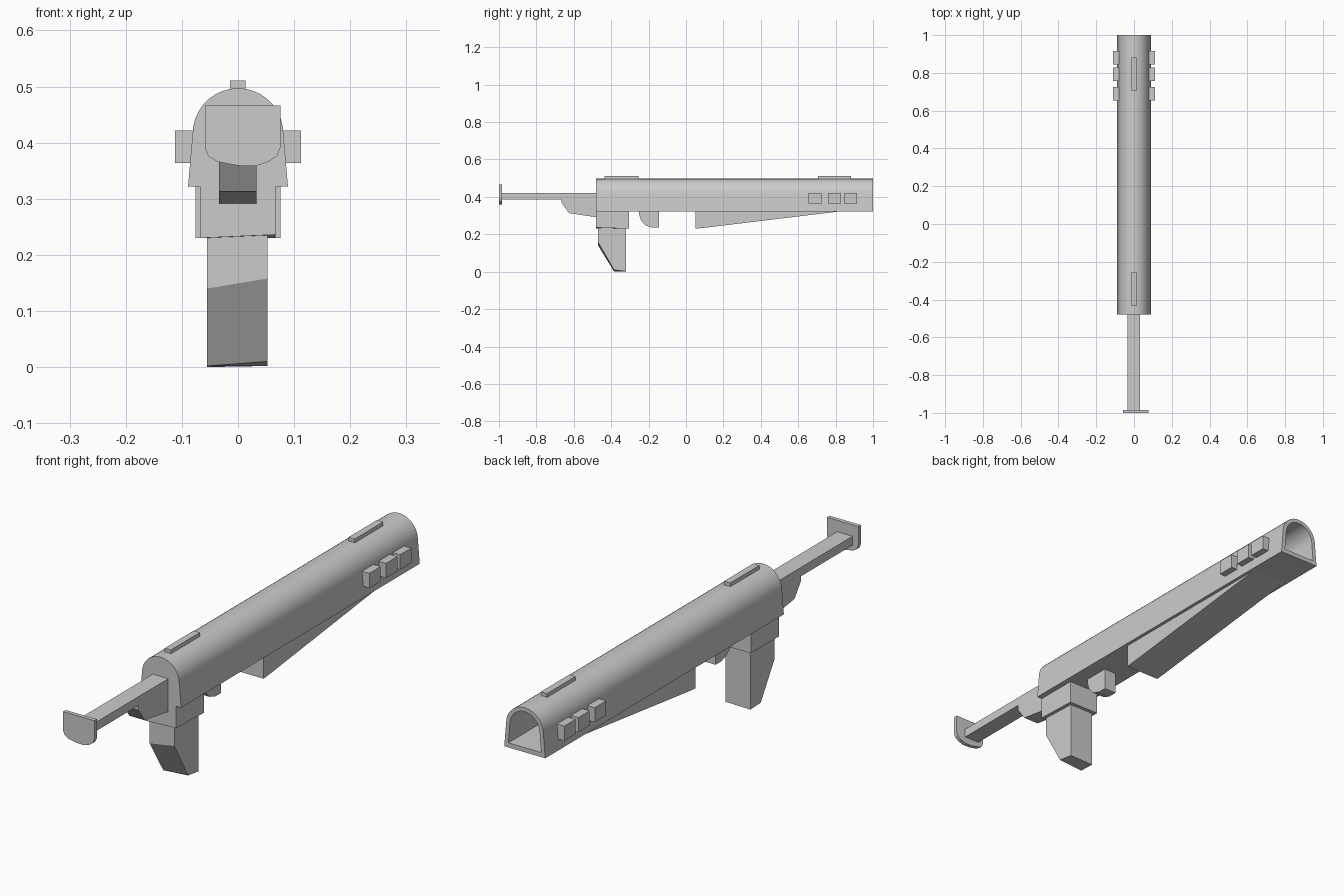
import bpy, bmesh, math

if "Cube" in bpy.data.objects:
    bpy.data.objects.remove(bpy.data.objects["Cube"])


def make(name, rings, smooth=False):
    """Bridge consecutive rings of points and cap both ends."""
    bm = bmesh.new()
    loops = [[bm.verts.new(p) for p in r] for r in rings]
    for a, b in zip(loops, loops[1:]):
        n = len(a)
        for i in range(n):
            j = (i + 1) % n
            bm.faces.new((a[i], a[j], b[j], b[i]))
    bm.faces.new(loops[0][::-1])
    bm.faces.new(loops[-1])
    bmesh.ops.recalc_face_normals(bm, faces=bm.faces)
    me = bpy.data.meshes.new(name)
    bm.to_mesh(me)
    bm.free()
    ob = bpy.data.objects.new(name, me)
    bpy.context.collection.objects.link(ob)
    if smooth:
        bpy.ops.object.select_all(action='DESELECT')
        ob.select_set(True)
        bpy.context.view_layer.objects.active = ob
        bpy.ops.object.shade_smooth_by_angle(angle=math.radians(30))
    return ob


def side(name, x0, x1, prof, prof_right=None):
    """Side outline (y, z) spanned across x; the right outline may differ."""
    return make(name, [[(x0, y, z) for y, z in prof],
                       [(x1, y, z) for y, z in (prof_right or prof)]])


def box(name, x0, x1, y0, y1, z0, z1):
    return side(name, x0, x1, [(y0, z0), (y1, z0), (y1, z1), (y0, z1)])


def arch(y, foot, foot_z, rx, rz, spring_z, n=18):
    pts = [(-foot, y, foot_z), (foot, y, foot_z)]
    for i in range(n + 1):
        a = math.pi * i / n
        pts.append((rx * math.cos(a), y, spring_z + rz * math.sin(a)))
    return pts


# Barrel: arched tube, closed at the rear and hollow at the muzzle
outer = (0.089, 0.322, 0.081, 0.082, 0.415)
inner = (0.071, 0.34, 0.065, 0.066, 0.415)
make("barrel", [arch(-0.48, *outer), arch(1.0, *outer),
                arch(1.0, *inner), arch(-0.45, *inner)], smooth=True)

# Sights on top
box("rear_sight", -0.014, 0.013, -0.435, -0.255, 0.485, 0.511)
box("front_sight", -0.014, 0.013, 0.705, 0.882, 0.485, 0.511)

# Three vents on each side of the muzzle
for s, label in ((1, "right"), (-1, "left")):
    for k, y in enumerate((0.655, 0.758, 0.845)):
        ring = [(y, 0.364), (y + 0.07, 0.364), (y + 0.07, 0.422), (y, 0.422)]
        side(f"vent_{label}_{k + 1}", s * 0.07, s * 0.112, ring)

# Wedge-shaped foregrip under the barrel
side("foregrip", -0.076, 0.076,
     [(0.05, 0.325), (0.05, 0.23), (0.1, 0.235), (0.82, 0.322), (0.82, 0.325)])

# Grip mount and slightly skewed pistol grip
side("grip_mount", -0.068, 0.067,
     [(-0.48, 0.325), (-0.48, 0.23), (-0.305, 0.23), (-0.305, 0.325)],
     [(-0.48, 0.325), (-0.48, 0.236), (-0.305, 0.23), (-0.305, 0.325)])
side("pistol_grip", -0.055, 0.053,
     [(-0.47, 0.24), (-0.47, 0.14), (-0.385, 0.002), (-0.32, 0.0), (-0.32, 0.24)],
     [(-0.47, 0.24), (-0.47, 0.158), (-0.385, 0.01), (-0.32, 0.002), (-0.32, 0.24)])

# Trigger with a rounded lower rear corner
side("trigger", -0.027, 0.027,
     [(-0.145, 0.325), (-0.145, 0.235), (-0.18, 0.235), (-0.215, 0.247),
      (-0.24, 0.272), (-0.25, 0.305), (-0.25, 0.325)])

# Stock: bracket, bar and rounded shoulder plate
side("stock_bracket", -0.034, 0.033,
     [(-0.47, 0.4), (-0.665, 0.4), (-0.665, 0.368), (-0.625, 0.313), (-0.47, 0.29)])
box("stock_bar", -0.034, 0.033, -0.99, -0.47, 0.386, 0.421)
plate = [(-0.059, 0.466), (-0.059, 0.39), (-0.053, 0.376), (-0.037, 0.366),
         (0.0, 0.359), (0.03, 0.358), (0.055, 0.366), (0.07, 0.377),
         (0.076, 0.392), (0.076, 0.466)]
make("shoulder_plate", [[(x, y, z) for x, z in plate] for y in (-1.0, -0.984)])
